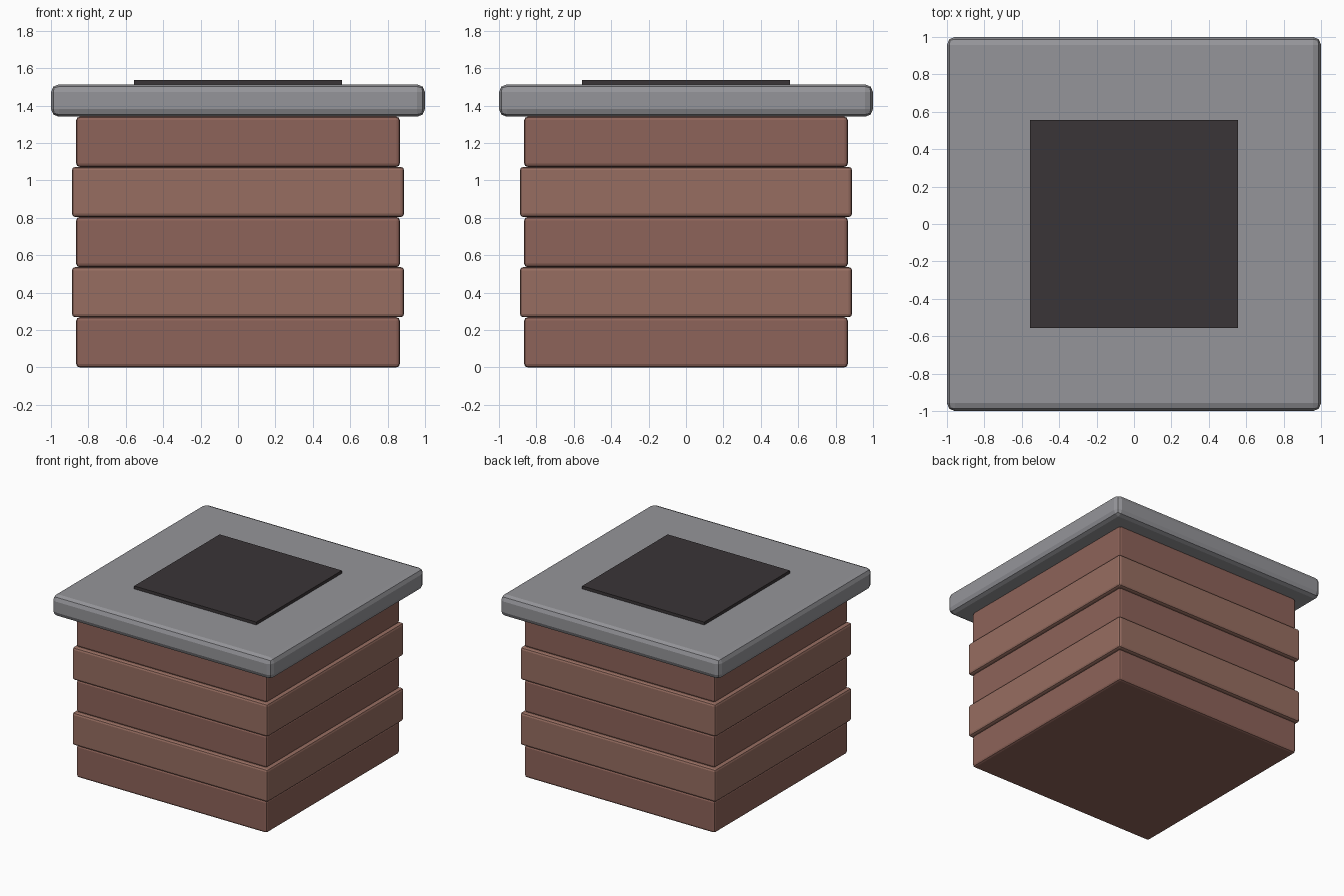
import bpy

if "Cube" in bpy.data.objects:
    bpy.data.objects.remove(bpy.data.objects["Cube"])


def material(name, rgb):
    mat = bpy.data.materials.new(name)
    mat.diffuse_color = (*rgb, 1)
    mat.use_nodes = True
    mat.node_tree.nodes["Principled BSDF"].inputs["Base Color"].default_value = mat.diffuse_color
    return mat


def slab(name, half, z0, z1, mat, bevel=0.0, segments=2):
    """Square slab centred on the z axis, with optional rounded edges."""
    bpy.ops.mesh.primitive_cube_add(size=1, location=(0, 0, (z0 + z1) / 2))
    ob = bpy.context.object
    ob.name = name
    ob.scale = (2 * half, 2 * half, z1 - z0)
    bpy.ops.object.transform_apply(location=False, rotation=False, scale=True)
    ob.data.materials.append(mat)
    if bevel:
        mod = ob.modifiers.new("Rounded edges", 'BEVEL')
        mod.width = bevel
        mod.segments = segments
    return ob


brick_dark = material("dark brick", (0.27, 0.125, 0.10))
brick_light = material("light brick", (0.31, 0.155, 0.12))
stone = material("cap stone", (0.30, 0.30, 0.32))
soot = material("soot", (0.042, 0.035, 0.038))

# Brick courses, alternately narrow and slightly wider
COURSE = 0.268
for i in range(5):
    wide = i % 2 == 1
    slab(f"brick_course_{i + 1}", 0.888 if wide else 0.865,
         i * COURSE, (i + 1) * COURSE,
         brick_light if wide else brick_dark, bevel=0.018)

# Overhanging stone cap
slab("stone_cap", 1.0, 5 * COURSE, 1.513, stone, bevel=0.042)

# Dark flue opening, a thin plate on the cap
slab("flue_opening", 0.555, 1.505, 1.537, soot)
